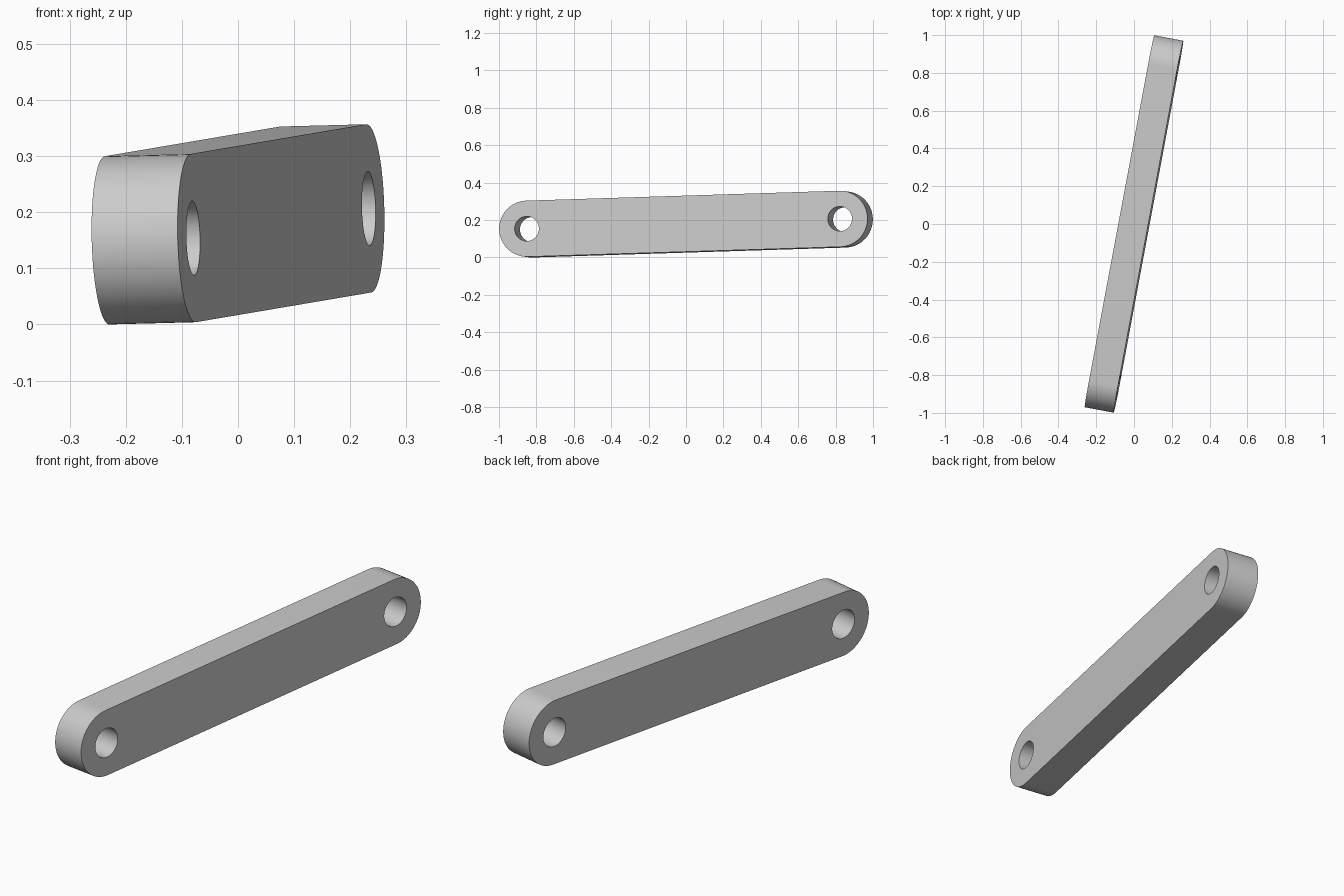
import bpy
import bmesh
from math import pi, cos, sin, radians
from mathutils import Vector, Matrix

cube = bpy.data.objects.get("Cube")
if cube:
    bpy.data.objects.remove(cube, do_unlink=True)

HALF_SPAN = 0.852      # bar centre to hole centre
END_RADIUS = 0.15
HOLE_RADIUS = 0.066
THICKNESS = 0.156
SEGMENTS = 64

grey = bpy.data.materials.new("plain grey")
grey.use_nodes = True
colour = (0.6, 0.6, 0.6, 1)
grey.diffuse_color = colour
grey.node_tree.nodes["Principled BSDF"].inputs["Base Color"].default_value = colour


def arc(centre, radius, start, sweep, count):
    """Points on an arc in the bar's flat plane."""
    angles = [start + sweep * i / count for i in range(count + 1)]
    return [(centre + radius * cos(a), radius * sin(a), -THICKNESS / 2) for a in angles]


def closed_loop(bm, points):
    verts = [bm.verts.new(p) for p in points]
    return [bm.edges.new((v, verts[i - 1])) for i, v in enumerate(verts)]


# Rounded bar outline with a round hole near each end
bm = bmesh.new()
edges = closed_loop(bm, arc(HALF_SPAN, END_RADIUS, -pi / 2, pi, SEGMENTS // 2)
                    + arc(-HALF_SPAN, END_RADIUS, pi / 2, pi, SEGMENTS // 2))
for side in (-1, 1):
    edges += closed_loop(bm, arc(side * HALF_SPAN, HOLE_RADIUS, 0, 2 * pi, SEGMENTS)[:-1])
bmesh.ops.triangle_fill(bm, use_beauty=True, use_dissolve=False, edges=edges)

# Thicken the outline into a solid link
solid = bmesh.ops.extrude_face_region(bm, geom=bm.faces[:])
top = [g for g in solid["geom"] if isinstance(g, bmesh.types.BMVert)]
bmesh.ops.translate(bm, vec=(0, 0, THICKNESS), verts=top)
bmesh.ops.recalc_face_normals(bm, faces=bm.faces[:])
mesh = bpy.data.meshes.new("link_bar")
bm.to_mesh(mesh)
bm.free()
mesh.materials.append(grey)

# Slanted pose: long axis mostly along y, flat sides facing left and right
along = Vector((0.313, 1.675, 0.053)).normalized()
flat = Vector((0.153, -0.0287, 0.004))
flat = (flat - along * flat.dot(along)).normalized()
across = flat.cross(along)
pose = Matrix((along, across, flat)).transposed().to_4x4()
mesh.transform(pose)
lowest = min(v.co.z for v in mesh.vertices)
mesh.transform(Matrix.Translation((0, 0, -lowest)))

link = bpy.data.objects.new("link_bar", mesh)
bpy.context.collection.objects.link(link)
bpy.ops.object.select_all(action="DESELECT")
link.select_set(True)
bpy.context.view_layer.objects.active = link
bpy.ops.object.shade_smooth_by_angle(angle=radians(30))
